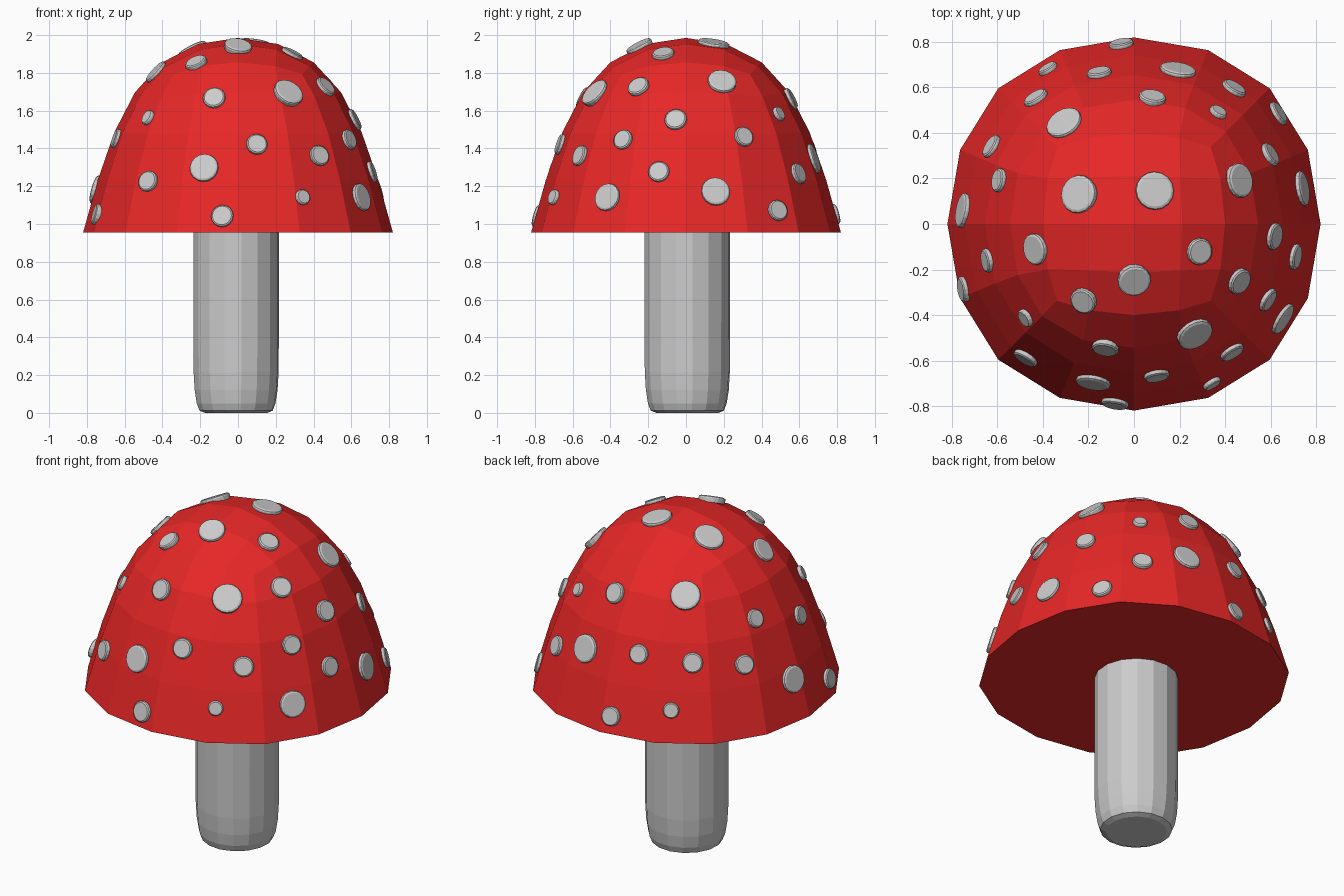
import bpy, bmesh, math
from mathutils import Vector, Matrix
from mathutils.bvhtree import BVHTree

if "Cube" in bpy.data.objects:
    bpy.data.objects.remove(bpy.data.objects["Cube"])


def make_object(name, bm):
    bmesh.ops.recalc_face_normals(bm, faces=bm.faces)
    mesh = bpy.data.meshes.new(name)
    bm.to_mesh(mesh)
    bm.free()
    ob = bpy.data.objects.new(name, mesh)
    bpy.context.collection.objects.link(ob)
    return ob


def lathe(bm, profile, sides, matrix=Matrix(), turn=0.0):
    """Closed solid of revolution from (radius, height) points."""
    rings = []
    for r, z in profile:
        ring = []
        for i in range(sides):
            a = 2 * math.pi * i / sides + turn
            ring.append(bm.verts.new(matrix @ Vector((r * math.cos(a), r * math.sin(a), z))))
        rings.append(ring)
    for lo, hi in zip(rings, rings[1:]):
        for i in range(sides):
            j = (i + 1) % sides
            bm.faces.new((lo[i], lo[j], hi[j], hi[i]))
    bm.faces.new(rings[0][::-1])
    bm.faces.new(rings[-1])


# Cap: tapered cube with a creased flat base, subdivided into a low-poly dome
BASE_Z = 0.955
bm = bmesh.new()
bmesh.ops.create_cube(bm, size=2)
for v in bm.verts:
    half = 0.565 if v.co.z > 0 else 0.8945
    v.co = (v.co.x * half, v.co.y * half, BASE_Z + (1.12 if v.co.z > 0 else 0))
crease = bm.edges.layers.float.new("crease_edge")
for e in bm.edges:
    if all(v.co.z < 1 for v in e.verts):
        e[crease] = 1.0
cap = make_object("cap", bm)
subsurf = cap.modifiers.new("dome", 'SUBSURF')
subsurf.levels = subsurf.render_levels = 2
red = bpy.data.materials.new("cap_red")
red.diffuse_color = (0.8, 0.02, 0.02, 1)
red.use_nodes = True
red.node_tree.nodes["Principled BSDF"].inputs["Base Color"].default_value = red.diffuse_color
cap.data.materials.append(red)

# Stem: rounded foot, straight shaft
bm = bmesh.new()
lathe(bm, [(0.165, 0.0), (0.195, 0.012), (0.21, 0.05), (0.221, 0.12),
           (0.227, 0.22), (0.228, 0.5), (0.228, BASE_Z + 0.005)], 16,
      Matrix.Translation((-0.01, 0.007, 0)), math.radians(7))
make_object("stem", bm)

# Spots near the crown: x, y, radius
UPPER = [(-.305, .44, .083), (-.24, .13, .085), (.09, .145, .085), (.46, .19, .077),
         (-.43, -.11, .07), (.285, -.12, .06), (0, -.245, .074), (-.22, -.335, .06),
         (.46, -.25, .06), (.265, -.48, .083), (-.125, -.54, .06), (.08, .55, .06)]
# Spots on the flank: angle around the cap, height, radius
LOWER = [(94, 1.05, .055), (119, 1.13, .045), (103, 1.40, .055), (74, 1.345, .08),
         (53.5, 1.265, .057), (128, 1.38, .057), (53, 1.58, .04), (37.5, 1.07, .057),
         (151.5, 1.34, .055), (27, 1.46, .055), (162, 1.55, .053), (12, 1.17, .077),
         (175.5, 1.18, .077), (194, 1.45, .053), (-5, 1.55, .06), (-11.5, 1.275, .057),
         (201, 1.05, .057), (221, 1.56, .042), (-29.5, 1.445, .055), (-32.5, 1.14, .075),
         (231, 1.225, .057), (-52.5, 1.36, .057), (255.5, 1.295, .077), (-81.5, 1.42, .057),
         (-64, 1.14, .042), (264, 1.04, .06)]

bpy.context.view_layer.update()
tree = BVHTree.FromObject(cap, bpy.context.evaluated_depsgraph_get())
rays = [(Vector((x, y, 3)), Vector((0, 0, -1)), r) for x, y, r in UPPER]
for deg, z, r in LOWER:
    d = Vector((math.cos(math.radians(deg)), math.sin(math.radians(deg)), 0))
    rays.append((d * 3 + Vector((0, 0, z)), -d, r))

# Each spot is a bevelled disc laid on the cap surface
bm = bmesh.new()
for origin, direction, r in rays:
    hit, normal, _, _ = tree.ray_cast(origin, direction)
    m = Matrix.Translation(hit) @ normal.to_track_quat('Z', 'Y').to_matrix().to_4x4()
    lathe(bm, [(r * 0.95, -0.015), (r, 0.008), (r * 0.97, 0.015), (r * 0.85, 0.02)], 16, m)
make_object("spots", bm)
